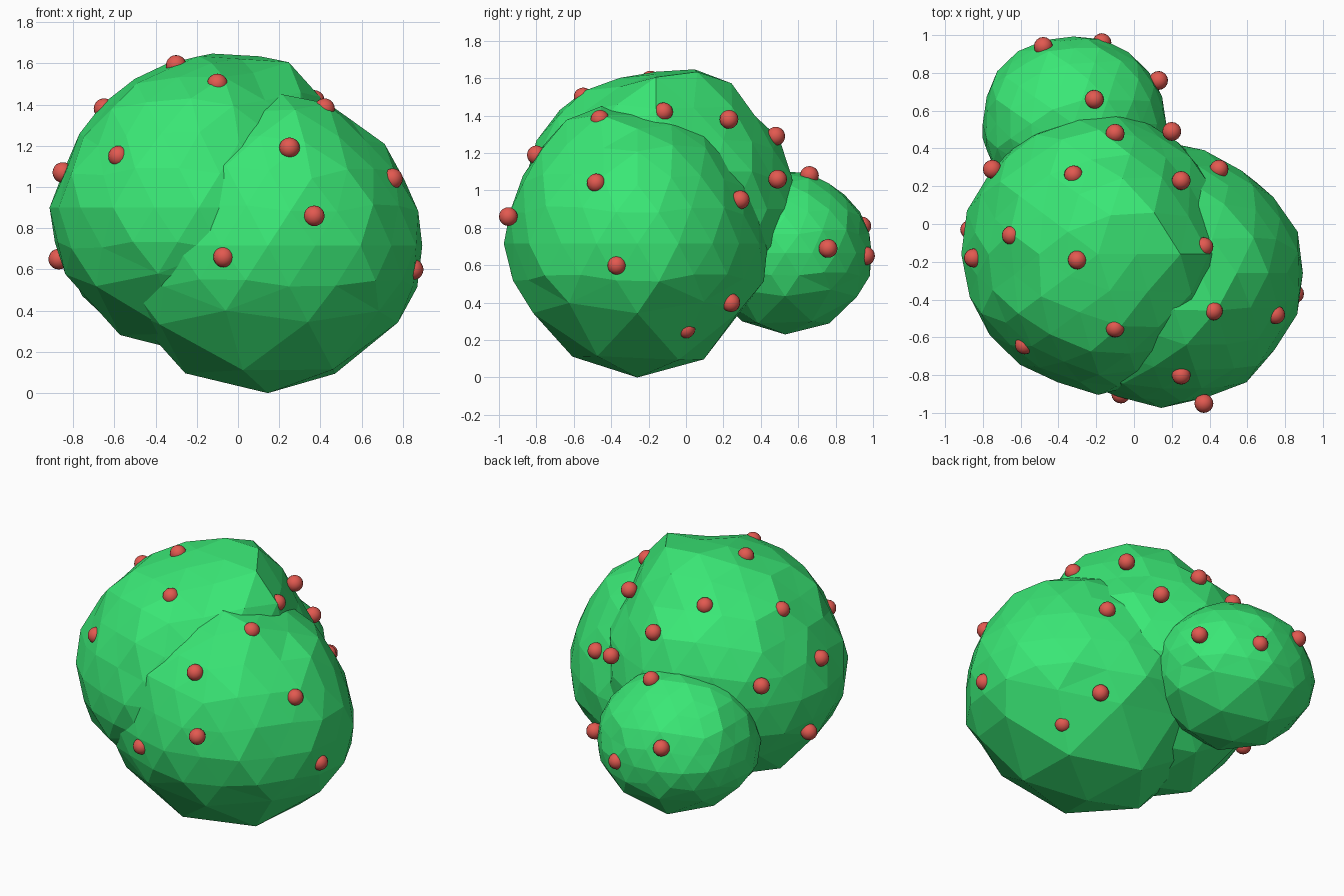
import bpy, bmesh, math, random
from mathutils import Vector

if "Cube" in bpy.data.objects:
    bpy.data.objects.remove(bpy.data.objects["Cube"])

random.seed(4)


def material(name, rgb):
    m = bpy.data.materials.new(name)
    m.diffuse_color = (*rgb, 1)
    m.use_nodes = True
    m.node_tree.nodes["Principled BSDF"].inputs["Base Color"].default_value = m.diffuse_color
    return m


leaf = material("leaf green", (0.042, 0.8, 0.18))
red = material("berry red", (0.76, 0.1, 0.08))


def add_object(name, bm, mat, smooth=False):
    me = bpy.data.meshes.new(name)
    for f in bm.faces:
        f.smooth = smooth
    bm.to_mesh(me)
    bm.free()
    me.materials.append(mat)
    ob = bpy.data.objects.new(name, me)
    bpy.context.collection.objects.link(ob)
    return ob


def clump(name, centre, radii, bumps=()):
    """Faceted leafy ball: coarse below, finer above, slightly uneven."""
    bm = bmesh.new()
    bmesh.ops.create_icosphere(bm, subdivisions=2, radius=1)
    upper = [e for e in bm.edges if sum(v.co.z for v in e.verts) > -0.75]
    bmesh.ops.subdivide_edges(bm, edges=upper, cuts=1, use_grid_fill=True)
    bmesh.ops.triangulate(bm, faces=bm.faces[:])
    c = Vector(centre)
    for v in bm.verts:
        d = v.co.normalized()
        r = 1.0 if d.z < -0.99 else 1.0 + random.uniform(-0.02, 0.025)
        swell = [h * math.exp(-(d.angle(Vector(b)) / s) ** 2) for b, h, s in bumps]
        r += max(swell + [0]) + min(swell + [0])
        v.co = c + Vector([d[i] * radii[i] * r for i in range(3)])
    bmesh.ops.recalc_face_normals(bm, faces=bm.faces[:])
    return add_object(name, bm, leaf)


# Leafy masses; each bump is (direction, height, angular width)
clump("front_clump", (0.145, -0.26, 0.715), (0.75, 0.70, 0.715),
      [((0.19, -0.32, 0.72), 0.08, 0.3), ((0.15, -0.50, 0.55), 0.045, 0.45),
       ((0.30, 0.49, -0.28), -0.06, 0.3), ((0.31, 0.55, 0.26), -0.08, 0.4)])
clump("top_clump", (-0.19, -0.16, 0.90), (0.715, 0.73, 0.715),
      [((0.27, 0.28, 0.74), 0.18, 0.27), ((0.52, -0.02, 0.66), 0.17, 0.25),
       ((0.04, 0.73, 0.22), 0.05, 0.3), ((-0.68, 0.13, -0.25), 0.045, 0.35),
       ((0.09, -0.39, 0.60), 0.02, 0.3), ((-0.57, -0.02, 0.40), -0.07, 0.5),
       ((-0.39, -0.48, 0.25), -0.07, 0.4)])
clump("back_clump", (-0.32, 0.53, 0.665), (0.49, 0.465, 0.435))

# Berries dotted over the surface
spots = [
    (-0.30, -0.19, 1.59), (-0.10, -0.55, 1.50), (-0.65, -0.06, 1.38),
    (-0.58, -0.64, 1.15), (-0.85, -0.18, 1.07), (0.25, -0.80, 1.19),
    (0.75, -0.48, 1.04), (0.37, -0.95, 0.86), (-0.07, -0.90, 0.66),
    (0.85, -0.37, 0.60), (-0.87, -0.03, 0.65), (0.42, -0.46, 1.38),
    (0.37, -0.12, 1.42), (0.25, 0.23, 1.38), (-0.10, 0.48, 1.29),
    (0.45, 0.29, 0.95), (0.20, 0.49, 1.06), (0.46, 0.24, 0.40),
    (0.55, 0.00, 0.26), (-0.21, 0.66, 1.08), (0.13, 0.76, 0.69),
    (-0.17, 0.96, 0.65), (-0.48, 0.94, 0.81), (-0.32, 0.26, 1.44),
    (-0.75, 0.29, 1.04),
]
for i, p in enumerate(spots):
    bm = bmesh.new()
    bmesh.ops.create_uvsphere(bm, u_segments=16, v_segments=10, radius=0.05)
    bmesh.ops.translate(bm, verts=bm.verts[:], vec=p)
    add_object(f"berry_{i + 1}", bm, red, smooth=True)
